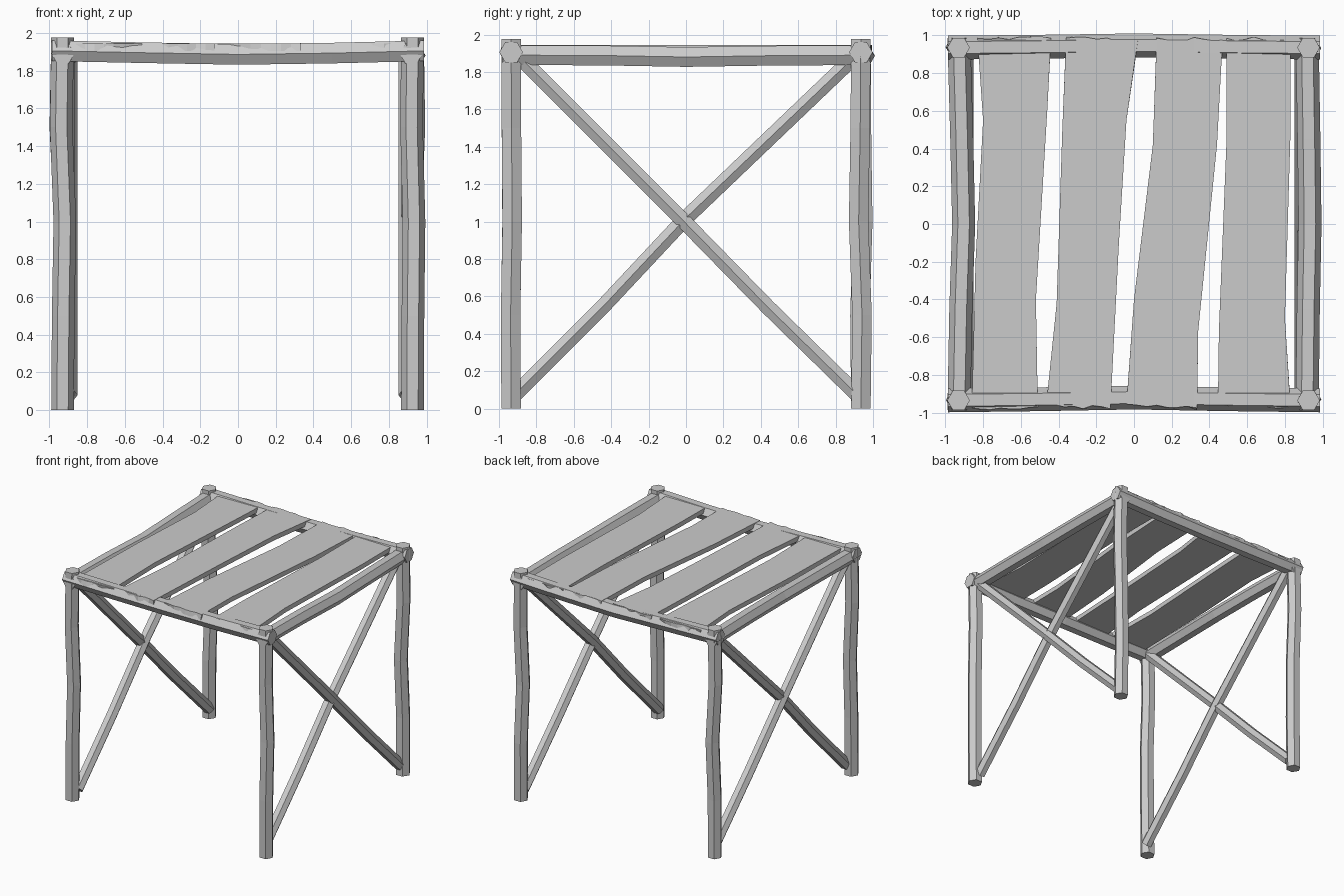
import bpy, random
from mathutils import Vector

if "Cube" in bpy.data.objects:
    bpy.data.objects.remove(bpy.data.objects["Cube"])

random.seed(4)


def make(name, verts, faces):
    me = bpy.data.meshes.new(name)
    me.from_pydata([tuple(v) for v in verts], [], faces)
    me.update()
    ob = bpy.data.objects.new(name, me)
    bpy.context.collection.objects.link(ob)
    return ob


def pole(name, pts, r, point_axis):
    """Crooked six-sided pole through pts, one corner facing point_axis."""
    pts = [Vector(p) for p in pts]
    d = (pts[-1] - pts[0]).normalized()
    u = Vector(point_axis)
    u = (u - d * u.dot(d)).normalized()
    v = d.cross(u)
    hexa = [(1, 0), (.5, .866), (-.5, .866), (-1, 0), (-.5, -.866), (.5, -.866)]
    verts, faces = [], []
    for p in pts:
        verts += [p + (u * a + v * b) * r for a, b in hexa]
    for k in range(len(pts) - 1):
        for i in range(6):
            j = (i + 1) % 6
            faces.append((k*6 + i, k*6 + j, k*6 + 6 + j, k*6 + 6 + i))
    faces.append(tuple(range(5, -1, -1)))
    faces.append(tuple(range(len(verts) - 6, len(verts))))
    return make(name, verts, faces)


X, Y = (1, 0, 0), (0, 1, 0)

# Legs: crooked posts, (x, y, mid bend x, mid bend y)
for name, x, y, bx, by in [
        ("front_left_leg", -.93, -.935, .012, .005),
        ("front_right_leg", .925, -.935, .008, .006),
        ("back_left_leg", -.93, .935, .015, .01),
        ("back_right_leg", .925, .935, -.012, -.012)]:
    pole(name, [(x, y, 0), (x + bx * .3, y - by * .5, .5), (x + bx, y + by, 1.0),
                (x - bx * .6, y + by * .3, 1.5), (x, y, 1.975)], .06, X)

# Front and back rails
for name, y, by in [("front_rail", -.935, .015), ("back_rail", .935, .012)]:
    pole(name, [(-.985, y, 1.905), (-.5, y + by * .4, 1.895), (0, y + by, 1.886),
                (.5, y + by * .4, 1.893), (.985, y, 1.905)], .063, Y)

# Side rails
for name, x, bx in [("left_rail", -.928, .025), ("right_rail", .918, .015)]:
    pole(name, [(x, -.985, 1.89), (x + bx * .4, -.45, 1.888), (x + bx, 0, 1.88),
                (x + bx * .6, .45, 1.887), (x, .985, 1.89)], .061, X)

# Crossed braces on both sides
down = [(-.90, 1.89), (-.45, 1.44), (-.01, 1.0), (.44, .54), (.91, .08)]
up = [(-.91, .08), (-.44, .55), (0, 1.02), (.45, 1.45), (.90, 1.88)]
for side, x in (("left", -.905), ("right", .905)):
    s = 1 if x > 0 else -1
    for name, path, off in (("down_brace", down, .008), ("up_brace", up, -.008)):
        pole(f"{side}_{name}", [(x + off * s, y, z) for y, z in path], .047, X)

# Seat slats: left edge and right edge, front to back
slats = [
    ([(-.86, -.975), (-.84, -.2), (-.80, .55), (-.83, .985)],
     [(-.51, -.97), (-.52, -.4), (-.46, .6), (-.44, .985)]),
    ([(-.465, -.955), (-.41, -.42), (-.38, .5), (-.36, .985)],
     [(-.125, -.98), (-.08, -.1), (-.04, .55), (.02, .97)]),
    ([(-.04, -.955), (0, -.4), (.10, .42), (.12, .985)],
     [(.335, -.975), (.34, -.57), (.44, .42), (.47, .975)]),
    ([(.445, -.96), (.45, -.57), (.49, .43), (.49, .985)],
     [(.83, -.97), (.80, -.5), (.83, .5), (.83, .975)])]


def ragged(a, b, n=7):
    return [(a[0] + (b[0] - a[0]) * i / n,
             a[1] + (b[1] - a[1]) * i / n + random.uniform(-.012, .012))
            for i in range(1, n)]


for k, (left, right) in enumerate(slats):
    loop = ragged(left[0], right[0]) + right + ragged(right[-1], left[-1]) + left[::-1]
    n = len(loop)
    top = [(x, y, 1.945) for x, y in loop]
    bottom = [(x, y + (random.uniform(-.015, .01) if abs(y) > .9 else 0), 1.905)
              for x, y in loop]
    faces = [tuple(range(n)), tuple(range(2 * n - 1, n - 1, -1))]
    faces += [(i, n + i, n + (i + 1) % n, (i + 1) % n) for i in range(n)]
    make(f"seat_slat_{k + 1}", top + bottom, faces)
